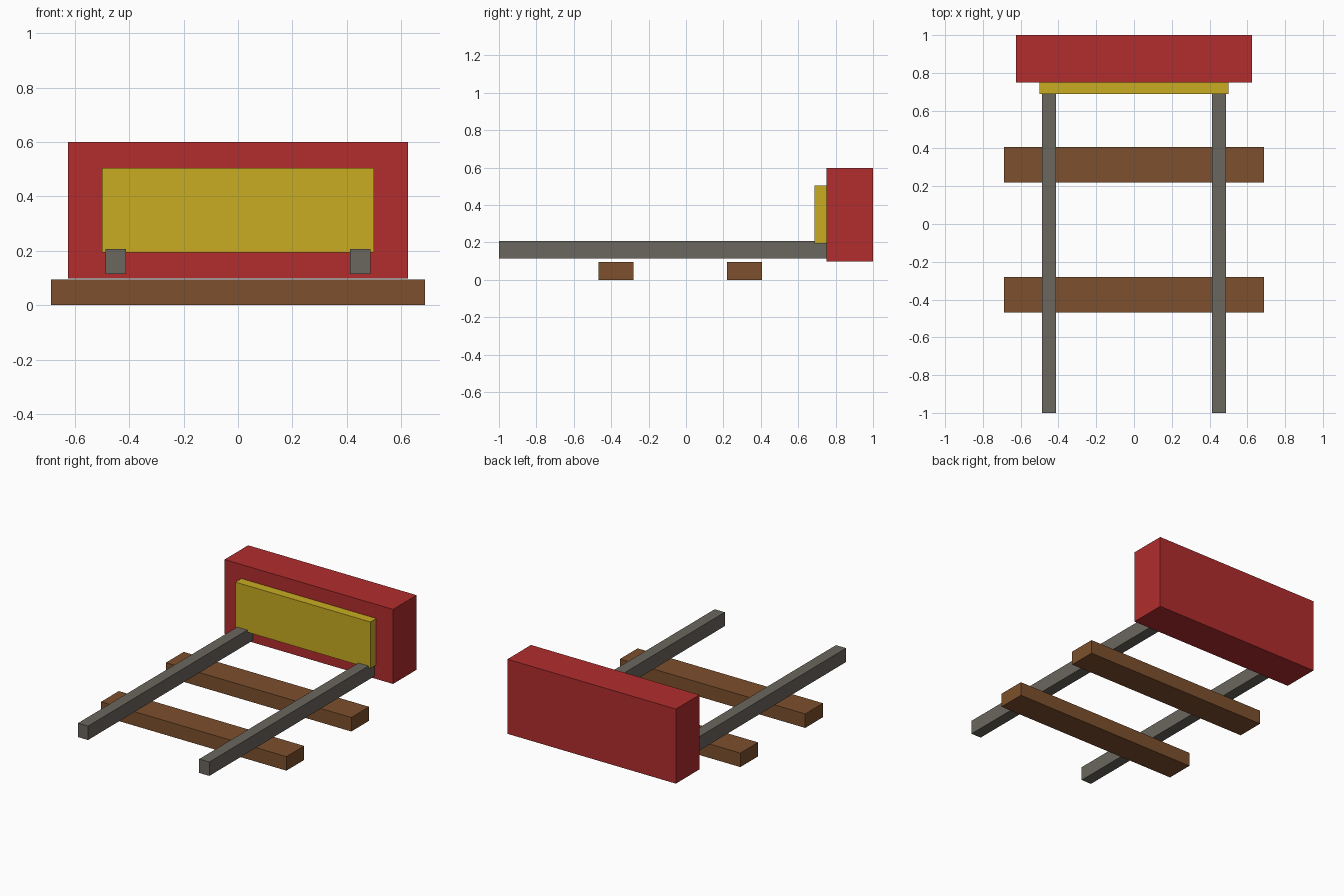
import bpy, bmesh
from mathutils import Vector

if "Cube" in bpy.data.objects:
    bpy.data.objects.remove(bpy.data.objects["Cube"])


def material(name, rgb):
    # sRGB 0-255 to linear
    lin = [((c / 255 + 0.055) / 1.055) ** 2.4 for c in rgb]
    m = bpy.data.materials.new(name)
    m.diffuse_color = (*lin, 1)
    m.use_nodes = True
    m.node_tree.nodes["Principled BSDF"].inputs["Base Color"].default_value = m.diffuse_color
    return m


def box(name, lo, hi, mat):
    lo, hi = Vector(lo), Vector(hi)
    bm = bmesh.new()
    bmesh.ops.create_cube(bm, size=1)
    bmesh.ops.scale(bm, vec=hi - lo, verts=bm.verts)
    me = bpy.data.meshes.new(name)
    bm.to_mesh(me)
    bm.free()
    me.materials.append(mat)
    ob = bpy.data.objects.new(name, me)
    ob.location = (lo + hi) / 2
    bpy.context.collection.objects.link(ob)
    return ob


wood = material("brown wood", (125, 80, 45))
steel = material("grey steel", (107, 102, 94))
red = material("red paint", (178, 44, 45))
yellow = material("yellow paint", (200, 172, 34))

# Wooden sleepers
for name, y in (("front_sleeper", -0.375), ("rear_sleeper", 0.3125)):
    box(name, (-0.6875, y - 0.094, 0), (0.6875, y + 0.094, 0.094), wood)

# Rails running up to the buffer
for name, x in (("left_rail", -0.45), ("right_rail", 0.45)):
    box(name, (x - 0.0375, -1, 0.114), (x + 0.0375, 0.75, 0.207), steel)

# Buffer stop block and its front pad
box("buffer_block", (-0.625, 0.75, 0.099), (0.625, 1, 0.599), red)
box("buffer_pad", (-0.5, 0.6875, 0.193), (0.5, 0.75, 0.505), yellow)
